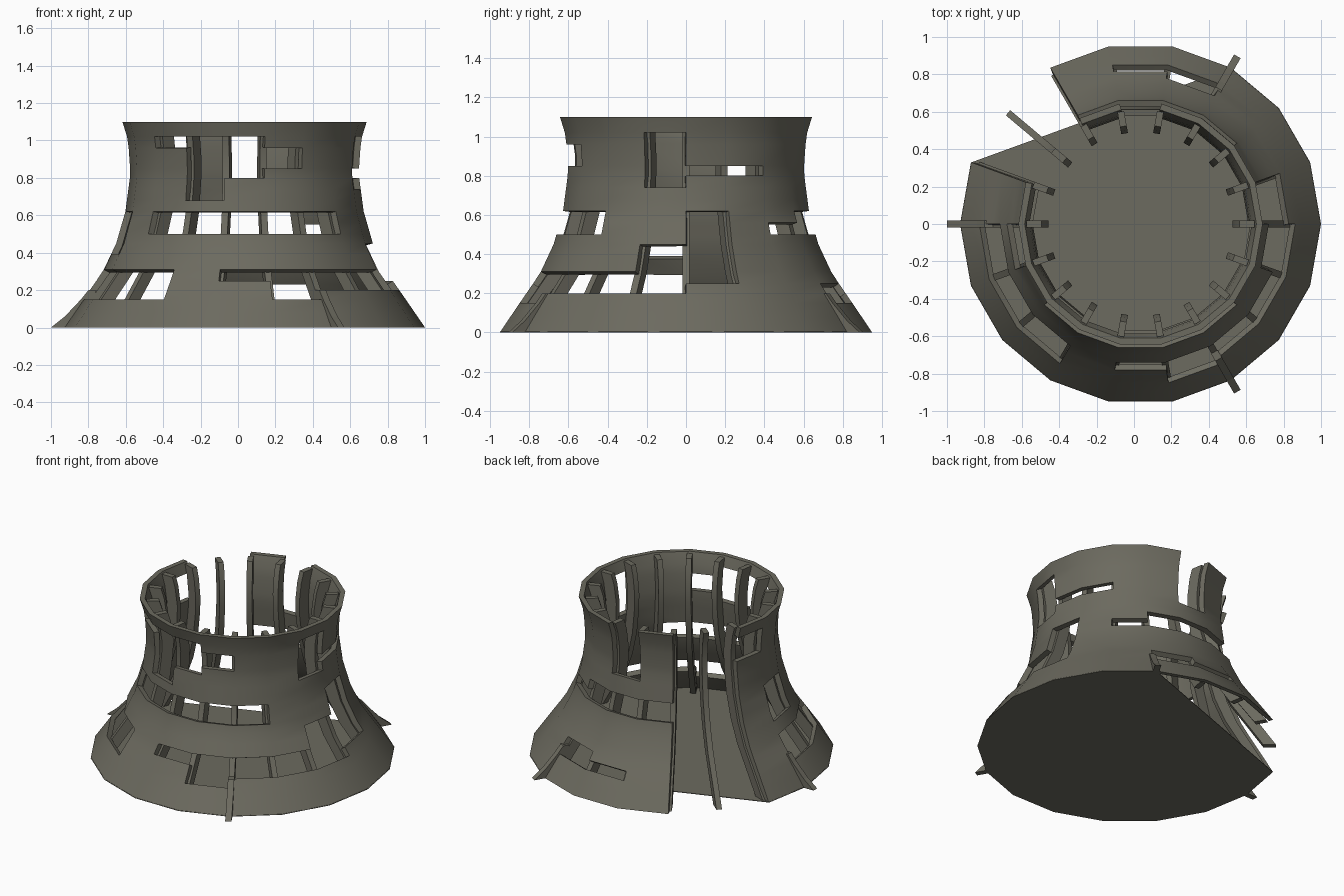
import bpy, bmesh, math

if "Cube" in bpy.data.objects:
    bpy.data.objects.remove(bpy.data.objects["Cube"])

CX = 0.035          # tower axis offset, because a leg sticks out on the left
N = 18
PROFILE = [(0, .965), (.15, .862), (.3, .757), (.45, .686), (.62, .637),
           (.8, .613), (.9, .611), (1.02, .628), (1.1, .653)]
LEVELS = [0, .08, .15, .2, .25, .31, .39, .45, .5, .56, .62, .68, .74,
          .8, .85, .96, 1.02, 1.1]

mat = bpy.data.materials.new("weathered concrete")
mat.diffuse_color = (.15, .145, .115, 1)
mat.use_nodes = True
mat.node_tree.nodes["Principled BSDF"].inputs["Base Color"].default_value = mat.diffuse_color


def radius(z):
    for (z0, r0), (z1, r1) in zip(PROFILE, PROFILE[1:]):
        if z <= z1:
            return r0 + (r1 - r0) * (z - z0) / (z1 - z0)
    return PROFILE[-1][1]


def polar(r, deg, z):
    a = math.radians(deg)
    return (CX + r * math.cos(a), r * math.sin(a), z)


def make_object(name, bm):
    bmesh.ops.recalc_face_normals(bm, faces=bm.faces)
    me = bpy.data.meshes.new(name)
    bm.to_mesh(me)
    bm.free()
    me.materials.append(mat)
    ob = bpy.data.objects.new(name, me)
    bpy.context.collection.objects.link(ob)
    return ob


def smooth(ob):
    bpy.ops.object.select_all(action='DESELECT')
    ob.select_set(True)
    bpy.context.view_layer.objects.active = ob
    bpy.ops.object.shade_smooth_by_angle(angle=math.radians(30))


# openings: start angle, end angle, bottom, top
HOLES = [
    (120, 160, 0, 1.1), (80, 100, .74, 1.1),                       # collapsed parts
    (220, 240, .96, 1.02), (240, 260, .68, 1.02), (260, 280, .8, 1.02),
    (280, 300, .85, .96), (340, 360, .74, 1.02), (0, 40, .8, .85),
    (160, 180, .85, 1.02),                                         # upper row
    (220, 320, .5, .62), (40, 60, .5, .56), (60, 120, .5, .62),
    (180, 200, .39, .62), (0, 20, .25, .62), (340, 360, .2, .45),  # middle row
    (180, 240, .15, .31), (260, 280, .25, .31), (280, 300, .15, .31),
    (300, 340, .2, .31), (60, 80, .15, .25), (80, 100, .15, .2),   # lower row
]


def is_open(deg, z):
    return any(a < deg < b and lo < z < hi for a, b, lo, hi in HOLES)


# outer shell with broken openings
bm = bmesh.new()
grid = [[bm.verts.new(polar(radius(z), 360 / N * i, z)) for i in range(N)] for z in LEVELS]
for j in range(len(LEVELS) - 1):
    zm = (LEVELS[j] + LEVELS[j + 1]) / 2
    for i in range(N):
        if not is_open((i + .5) * 360 / N, zm):
            k = (i + 1) % N
            bm.faces.new((grid[j][i], grid[j][k], grid[j + 1][k], grid[j + 1][i]))
bmesh.ops.delete(bm, geom=[v for v in bm.verts if not v.link_faces], context='VERTS')
me_bm = bm
me = bpy.data.meshes.new("tower_shell")
me_bm.to_mesh(me)
me_bm.free()
me.materials.append(mat)
shell = bpy.data.objects.new("tower_shell", me)
bpy.context.collection.objects.link(shell)
bpy.context.view_layer.objects.active = shell
shell.select_set(True)
mod = shell.modifiers.new("thickness", 'SOLIDIFY')
mod.thickness = .035
mod.offset = -1
bpy.ops.object.modifier_apply(modifier=mod.name)
for v in shell.data.vertices:
    v.co.z = min(max(v.co.z, 0), 1.1)
smooth(shell)


def slab(bm, outline, deg, width):
    """Extrude a radius/height outline sideways at a given angle."""
    a = math.radians(deg)
    tx, ty = -math.sin(a) * width / 2, math.cos(a) * width / 2
    sides = []
    for s in (-1, 1):
        ring = []
        for r, z in outline:
            x, y, _ = polar(r, deg, z)
            ring.append(bm.verts.new((x + s * tx, y + s * ty, z)))
        sides.append(ring)
    n = len(outline)
    bm.faces.new(sides[0])
    bm.faces.new(sides[1][::-1])
    for i in range(n):
        k = (i + 1) % n
        bm.faces.new((sides[0][i], sides[1][i], sides[1][k], sides[0][k]))


# vertical ribs inside the shell
bm = bmesh.new()
rib_z = [0, .15, .3, .45, .62, .8, .9, 1.02, 1.09]
outline = [(radius(z) - .04, z) for z in rib_z]
outline += [(radius(z) - .12, z) for z in reversed(rib_z)]
for i in range(N):
    slab(bm, outline, i * 20, .036)
smooth(make_object("inner_ribs", bm))

# three pointed feet at the base
bm = bmesh.new()
for deg in (60, 180, 300):
    slab(bm, [(.9, 0), (1.035, 0), (.96, .06), (.875, .15), (.835, .2), (.79, .2)], deg, .04)
make_object("base_feet", bm)

# floor, broken off behind the collapsed part
bm = bmesh.new()
angles = [a for a in range(0, 360, 20) if not 60 < a < 160]
low = [bm.verts.new(polar(.963, a, 0)) for a in angles]
bm.faces.new(low)
ext = bmesh.ops.extrude_face_region(bm, geom=bm.faces[:])
for v in ext["geom"]:
    if isinstance(v, bmesh.types.BMVert):
        v.co.z = .004
make_object("floor", bm)
